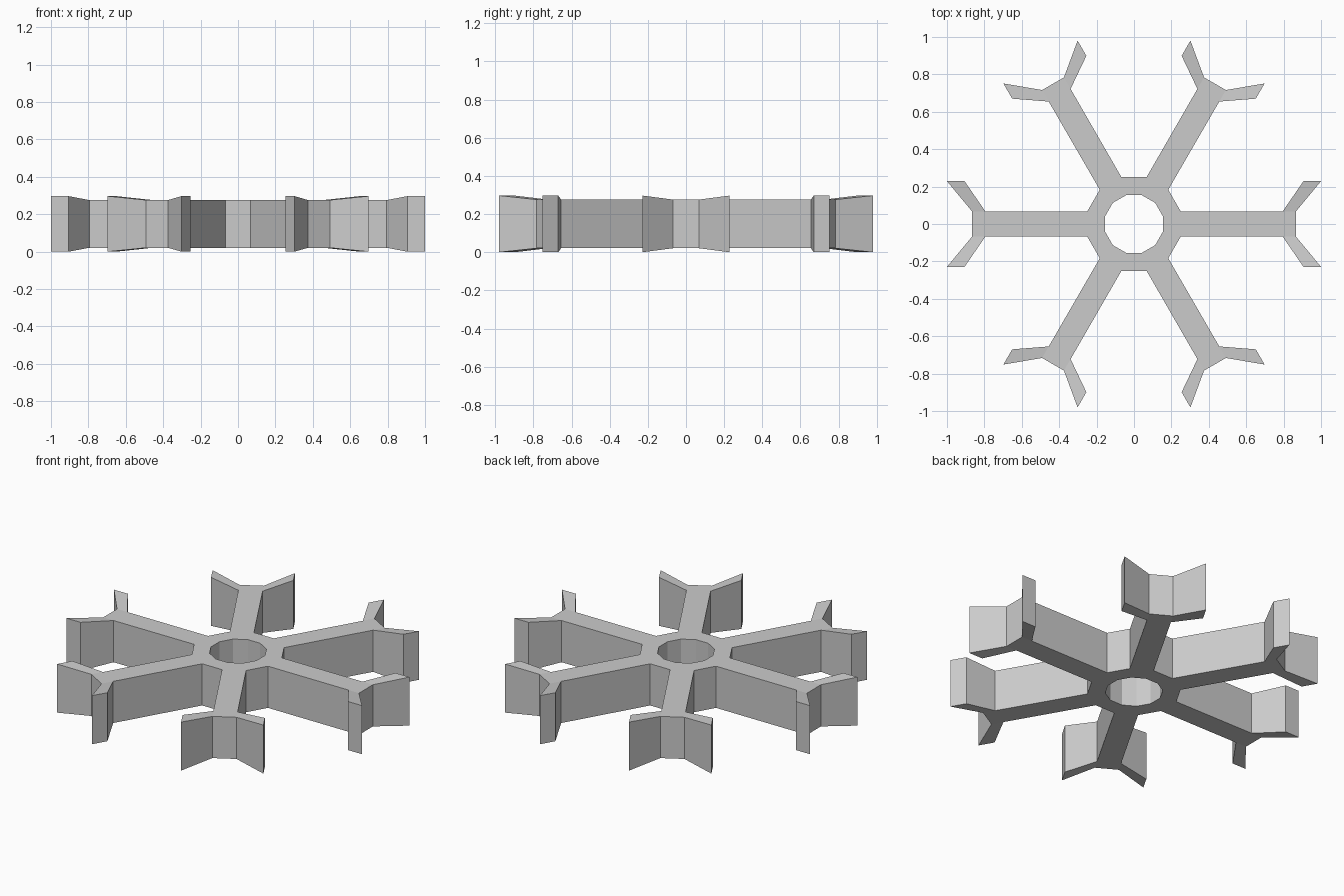
import bpy, bmesh
from math import sin, cos, radians
from mathutils import Matrix, Vector

if "Cube" in bpy.data.objects:
    bpy.data.objects.remove(bpy.data.objects["Cube"])

Z_MID, ARM_HALF, TIP_HALF = 0.1485, 0.1275, 0.1485
W = 0.0675          # arm half-width


def polar(r, deg):
    return (r * cos(radians(deg)), r * sin(radians(deg)))


# One 60 degree sector of the outline: hub, arm, arm end, forked tips
R_IN, R_OUT = 0.16, 0.259
a, b = polar(R_OUT, -15), polar(R_OUT, 15)
sector = [
    [polar(R_IN, -15), a, b, polar(R_IN, 15)],
    [polar(R_IN, 15), b, polar(R_OUT, 45), polar(R_IN, 45)],
    [a, (0.795, -W), (0.795, W), b],
    [(0.795, -W), (0.866, -W), (0.866, W), (0.795, W)],
    [(0.795, W), (0.866, W), (1.0, 0.229), (0.906, 0.229)],
    [(0.795, -W), (0.906, -0.229), (1.0, -0.229), (0.866, -W)],
]

bm = bmesh.new()
for i in range(6):
    rot = Matrix.Rotation(radians(60 * i), 3, 'Z')
    for poly in sector:
        bm.faces.new([bm.verts.new(rot @ Vector((x, y, 0))) for x, y in poly])
bmesh.ops.remove_doubles(bm, verts=bm.verts[:], dist=0.001)

# Thicken the outline; fork tips flare taller than the arms
base = bm.verts[:]
ext = bmesh.ops.extrude_face_region(bm, geom=bm.faces[:], use_keep_orig=True)
top = [v for v in ext["geom"] if isinstance(v, bmesh.types.BMVert)]
for verts, sign in ((base, -1), (top, 1)):
    for v in verts:
        half = TIP_HALF if v.co.xy.length > 0.92 else ARM_HALF
        v.co.z = Z_MID + sign * half
bmesh.ops.recalc_face_normals(bm, faces=bm.faces[:])

mesh = bpy.data.meshes.new("six_arm_spoke")
bm.to_mesh(mesh)
bm.free()
bpy.context.collection.objects.link(bpy.data.objects.new("six_arm_spoke", mesh))
